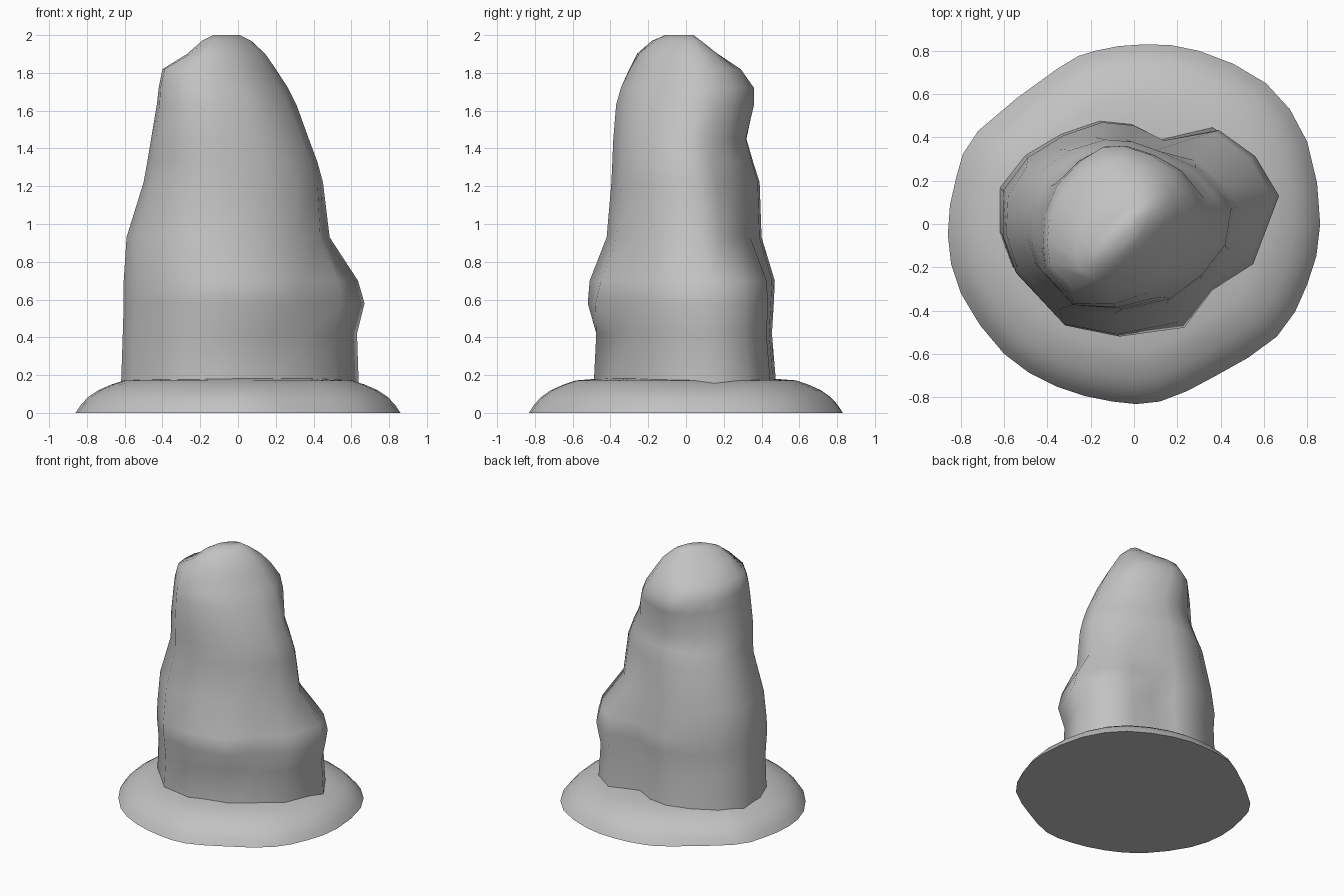
import bpy
import bmesh
import math

if "Cube" in bpy.data.objects:
    bpy.data.objects.remove(bpy.data.objects["Cube"])

stone = bpy.data.materials.new("grey stone")
stone.diffuse_color = (0.54, 0.54, 0.54, 1)
stone.use_nodes = True
stone.node_tree.nodes["Principled BSDF"].inputs["Base Color"].default_value = stone.diffuse_color


def loft(name, rings, smooth_angle):
    """Skin a stack of equal-length rings and close both ends."""
    bm = bmesh.new()
    loops = [[bm.verts.new(p) for p in ring] for ring in rings]
    n = len(loops[0])
    for low, high in zip(loops, loops[1:]):
        for i in range(n):
            j = (i + 1) % n
            bm.faces.new((low[i], low[j], high[j], high[i]))
    bm.faces.new(loops[0][::-1])
    bm.faces.new(loops[-1])
    bmesh.ops.recalc_face_normals(bm, faces=bm.faces)
    mesh = bpy.data.meshes.new(name)
    bm.to_mesh(mesh)
    bm.free()
    mesh.materials.append(stone)
    obj = bpy.data.objects.new(name, mesh)
    bpy.context.collection.objects.link(obj)
    bpy.ops.object.select_all(action='DESELECT')
    bpy.context.view_layer.objects.active = obj
    obj.select_set(True)
    bpy.ops.object.shade_smooth_by_angle(angle=math.radians(smooth_angle))
    return obj


def rounded(points):
    """Add a curved midpoint to every side of an outline."""
    out = []
    n = len(points)
    for i in range(n):
        a, b, c, d = (points[(i + k) % n] for k in (-1, 0, 1, 2))
        out += [b, tuple((9 * (b[k] + c[k]) - a[k] - d[k]) / 16 for k in (0, 1))]
    return out


def fit(points, x0, x1, y0, y1, z):
    """Stretch an outline to the given extents at height z."""
    xs, ys = [p[0] for p in points], [p[1] for p in points]
    ax, bx, ay, by = min(xs), max(xs), min(ys), max(ys)
    return [(x0 + (x - ax) / (bx - ax) * (x1 - x0),
             y0 + (y - ay) / (by - ay) * (y1 - y0), z) for x, y in points]


# Mound: one rounded outline, shrunk along a low dome profile
mound = rounded([(.86, 0), (.8, .38), (.61, .65), (.3, .8), (.05, .83), (-.18, .8),
                 (-.35, .72), (-.72, .43), (-.82, .22), (-.86, -.05), (-.8, -.32),
                 (-.6, -.6), (-.36, -.75), (-.1, -.82), (.12, -.82), (.38, -.7),
                 (.66, -.52), (.8, -.28)])
dome = [(1, 0), (.965, .045), (.92, .085), (.86, .12), (.78, .15), (.7, .172), (.5, .185)]
loft("mound", [[(x * s, y * s, z) for x, y in mound] for s, z in dome], 50)

# Pillar cross-sections: lobed foot, waist, head and a diagonal cap
foot = [(.66, .15), (.55, .33), (.38, .45), (.14, .395), (0, .465), (-.15, .48),
        (-.33, .42), (-.5, .32), (-.62, .17), (-.62, -.04), (-.56, -.2),
        (-.33, -.44), (-.08, -.49), (.2, -.42), (.37, -.3), (.54, -.16)]
waist = [(.47, .07), (.4, .16), (.3, .26), (.13, .335), (0, .38), (-.13, .39),
         (-.3, .34), (-.43, .25), (-.5, .13), (-.51, -.04), (-.47, -.18),
         (-.29, -.38), (-.05, -.4), (.18, -.35), (.33, -.24), (.44, -.1)]
head = [(.3, .04), (.28, .14), (.22, .25), (.1, .32), (-.03, .36), (-.13, .355),
        (-.24, .29), (-.35, .18), (-.41, .05), (-.42, -.08), (-.41, -.2),
        (-.28, -.35), (-.1, -.35), (.05, -.3), (.16, -.22), (.25, -.08)]
cap = [(math.cos(a - .35), math.sin(a + .35))
       for a in (.1 + i * math.tau / 16 for i in range(16))]
sections = [foot, waist, head, cap, cap]

# Height, section blend, then left, right, front and back extents
levels = [(.12, 0, -.62, .64, -.49, .48), (.42, 0, -.61, .63, -.475, .455),
          (.58, 0, -.605, .67, -.52, .465), (.7, .1, -.605, .635, -.51, .47),
          (.93, .75, -.59, .485, -.42, .40), (1.22, 1, -.5, .45, -.395, .39),
          (1.33, 1.2, -.48, .42, -.39, .355),
          (1.45, 1.4, -.46, .375, -.385, .32), (1.63, 1.8, -.43, .31, -.37, .36),
          (1.72, 2, -.42, .265, -.345, .36), (1.82, 2.1, -.4, .2, -.3, .29),
          (1.9, 2.5, -.27, .145, -.26, .17), (1.97, 3, -.19, .07, -.18, .08),
          (2, 3, -.13, .01, -.11, .04)]
rings = []
for z, blend, x0, x1, y0, y1 in levels:
    k = int(blend)
    t = blend - k
    # every section is first normalised so that blending keeps its shape
    low, high = (fit(s, x0, x1, y0, y1, z) for s in sections[k:k + 2])
    mix = [(a[0] + (b[0] - a[0]) * t, a[1] + (b[1] - a[1]) * t)
           for a, b in zip(low, high)]
    rings.append(fit(mix, x0, x1, y0, y1, z))

# Front ledge: undercut below it, with a shallow hollow before the right lobe
for level, index, dx, dy in ((1, 13, 0, .03), (2, 13, .02, -.03), (3, 13, .02, -.01),
                             (2, 14, -.02, .02), (3, 14, -.02, .02)):
    x, y, z = rings[level][index]
    rings[level][index] = (x + dx, y + dy, z)
loft("pillar", rings, 60)
